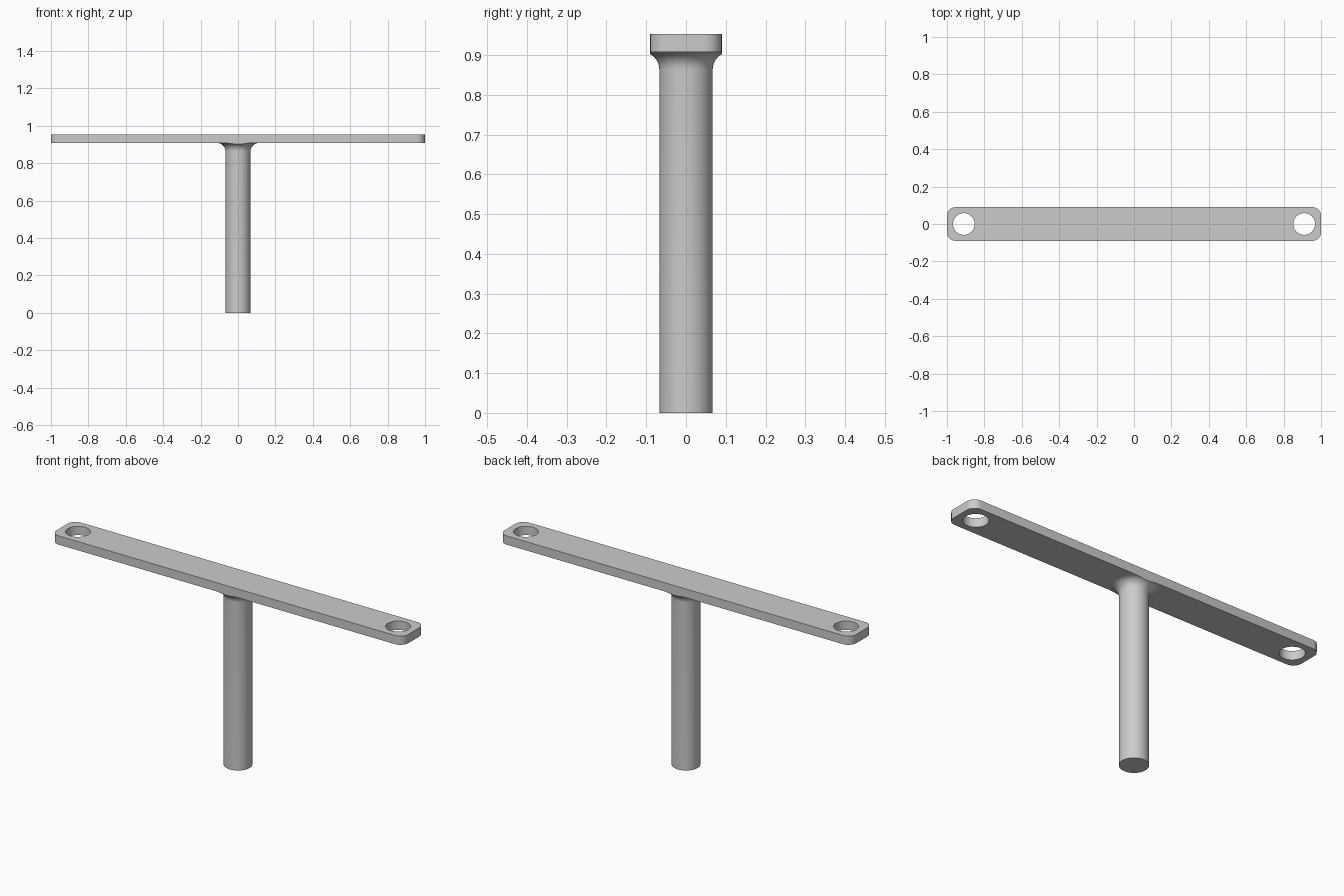
import bpy, bmesh, math
from mathutils import Matrix, Vector

cube = bpy.data.objects.get("Cube")
if cube:
    bpy.data.objects.remove(cube, do_unlink=True)

PLATE_BOTTOM, PLATE_TOP = 0.908, 0.953
HALF_WIDTH = 0.09
POST_RADIUS, FILLET = 0.067, 0.045

grey = bpy.data.materials.new("plain grey")
grey.use_nodes = True
colour = (0.6, 0.6, 0.6, 1)
grey.diffuse_color = colour
grey.node_tree.nodes["Principled BSDF"].inputs["Base Color"].default_value = colour


def make_object(name, bm):
    bmesh.ops.recalc_face_normals(bm, faces=bm.faces)
    mesh = bpy.data.meshes.new(name)
    bm.to_mesh(mesh)
    bm.free()
    obj = bpy.data.objects.new(name, mesh)
    bpy.context.collection.objects.link(obj)
    mesh.materials.append(grey)
    return obj


def smooth(obj):
    bpy.ops.object.select_all(action="DESELECT")
    obj.select_set(True)
    bpy.context.view_layer.objects.active = obj
    bpy.ops.object.shade_smooth_by_angle(angle=math.radians(35))


# Flat crossbar with rounded vertical corners
bm = bmesh.new()
bmesh.ops.create_cube(bm, size=1)
bmesh.ops.scale(bm, vec=(2, 2 * HALF_WIDTH, PLATE_TOP - PLATE_BOTTOM), verts=bm.verts)
bmesh.ops.translate(bm, vec=(0, 0, (PLATE_TOP + PLATE_BOTTOM) / 2), verts=bm.verts)
corners = [e for e in bm.edges if abs(e.verts[0].co.z - e.verts[1].co.z) > 0.01]
bmesh.ops.bevel(bm, geom=corners, offset=0.045, segments=8, profile=0.5, affect="EDGES")
crossbar = make_object("crossbar", bm)

# Round through holes at both ends
bm = bmesh.new()
for side in (-1, 1):
    bmesh.ops.create_cone(bm, cap_ends=True, segments=48, radius1=0.058, radius2=0.058,
                          depth=0.2, matrix=Matrix.Translation((side * 0.91, 0, PLATE_TOP)))
cutter = make_object("hole_cutter", bm)
cut = crossbar.modifiers.new("end holes", "BOOLEAN")
cut.operation, cut.solver, cut.object = "DIFFERENCE", "EXACT", cutter
smooth(crossbar)
bpy.ops.object.modifier_apply(modifier=cut.name)
bpy.data.objects.remove(cutter, do_unlink=True)
smooth(crossbar)

# Round post flaring into the crossbar through a concave fillet
profile = [(0, 0), (POST_RADIUS, 0)]
for i in range(11):
    a = math.pi / 2 * i / 10
    profile.append((POST_RADIUS + FILLET * (1 - math.cos(a)),
                    PLATE_BOTTOM - FILLET * (1 - math.sin(a))))
profile.append((0, PLATE_BOTTOM))
bm = bmesh.new()
verts = [bm.verts.new((r, 0, z)) for r, z in profile]
edges = [bm.edges.new(pair) for pair in zip(verts, verts[1:])]
bmesh.ops.spin(bm, geom=verts + edges, cent=(0, 0, 0), axis=(0, 0, 1),
               angle=math.tau, steps=64)
bmesh.ops.remove_doubles(bm, verts=bm.verts, dist=1e-5)

# Trim the flare flush with the crossbar's long sides
for side in (-1, 1):
    bmesh.ops.bisect_plane(bm, geom=bm.verts[:] + bm.edges[:] + bm.faces[:],
                           plane_co=(0, side * HALF_WIDTH, 0), plane_no=(0, side, 0),
                           clear_outer=True)
    rim = [e for e in bm.edges if e.is_boundary]
    bmesh.ops.holes_fill(bm, edges=rim)

# Open the hidden joint against the crossbar
joint = [f for f in bm.faces if all(v.co.z > PLATE_BOTTOM - 1e-4 for v in f.verts)]
bmesh.ops.delete(bm, geom=joint, context="FACES")
post = make_object("post", bm)
smooth(post)
